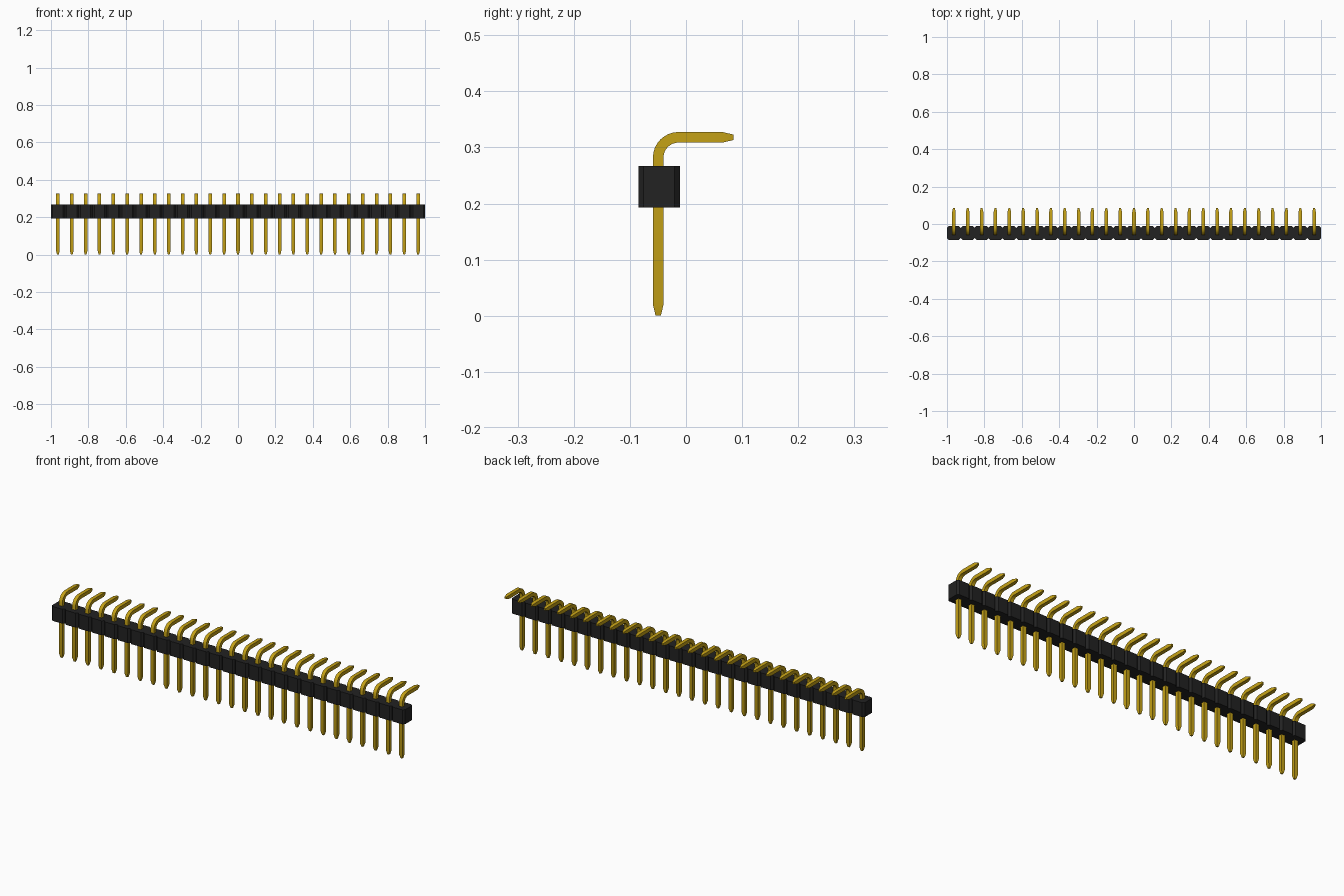
import bpy, bmesh, math
from mathutils import Vector

cube = bpy.data.objects.get("Cube")
if cube:
    bpy.data.objects.remove(cube, do_unlink=True)

COUNT = 27
PITCH = 2 / COUNT
PIN_Y = -0.0495          # centre line of the straight legs
PIN_HALF = 0.0094        # half thickness of the square pin
BEND_R = 0.036
BEND_Z = 0.282           # height where the bend begins


def material(name, color):
    m = bpy.data.materials.new(name)
    m.use_nodes = True
    m.diffuse_color = (*color, 1)
    m.node_tree.nodes["Principled BSDF"].inputs["Base Color"].default_value = (*color, 1)
    return m


black = material("black plastic", (0.016, 0.016, 0.016))
gold = material("gold metal", (0.56, 0.36, 0.008))


def finish(bm, name, mat):
    bmesh.ops.recalc_face_normals(bm, faces=bm.faces)
    me = bpy.data.meshes.new(name)
    bm.to_mesh(me)
    bm.free()
    me.materials.append(mat)
    return me


def loft(bm, rings):
    """Skin a list of closed rings and cap both ends."""
    loops = [[bm.verts.new(p) for p in ring] for ring in rings]
    for a, b in zip(loops, loops[1:]):
        for i in range(len(a)):
            j = (i + 1) % len(a)
            bm.faces.new((a[i], a[j], b[j], b[i]))
    bm.faces.new(loops[0])
    bm.faces.new(loops[-1])


# Housing block: square with chamfered vertical corners
def housing_mesh():
    h, c = PITCH / 2, 0.0095
    outline = [(h, h - c), (h - c, h), (c - h, h), (-h, h - c),
               (-h, c - h), (c - h, -h), (h - c, -h), (h, c - h)]
    bm = bmesh.new()
    loft(bm, [[(x, y - 0.048, z) for x, y in outline] for z in (0.193, 0.267)])
    return finish(bm, "housing_block", black)


# Bent pin: square section swept along an L path, tapered at both ends
def pin_mesh():
    # (y, z, direction angle, half thickness)
    path = [(PIN_Y, 0.0, 90, 0.0047), (PIN_Y, 0.02, 90, PIN_HALF)]
    for i in range(9):
        a = math.radians(180 - 90 * i / 8)
        path.append((PIN_Y + BEND_R * (1 + math.cos(a)),
                     BEND_Z + BEND_R * math.sin(a), 90 - 90 * i / 8, PIN_HALF))
    top = BEND_Z + BEND_R
    path += [(0.065, top, 0, PIN_HALF), (0.085, top, 0, 0.0047)]
    rings = []
    for y, z, deg, r in path:
        a = math.radians(deg)
        side = Vector((0, -math.sin(a), math.cos(a)))
        rings.append([Vector((sx * r, y, z)) + side * (sy * r)
                      for sx, sy in ((1, 1), (-1, 1), (-1, -1), (1, -1))])
    bm = bmesh.new()
    loft(bm, rings)
    return finish(bm, "pin", gold)


# Repeat block and pin along the row
block, pin = housing_mesh(), pin_mesh()
for i in range(COUNT):
    x = (i - (COUNT - 1) / 2) * PITCH
    for name, me in (("housing_block", block), ("pin", pin)):
        ob = bpy.data.objects.new(f"{name}_{i + 1:02d}", me)
        ob.location.x = x
        bpy.context.collection.objects.link(ob)

# Smooth the bends while keeping the square edges crisp
bpy.ops.object.select_all(action='DESELECT')
first = bpy.data.objects["pin_01"]
first.select_set(True)
bpy.context.view_layer.objects.active = first
bpy.ops.object.shade_smooth_by_angle(angle=math.radians(20))
